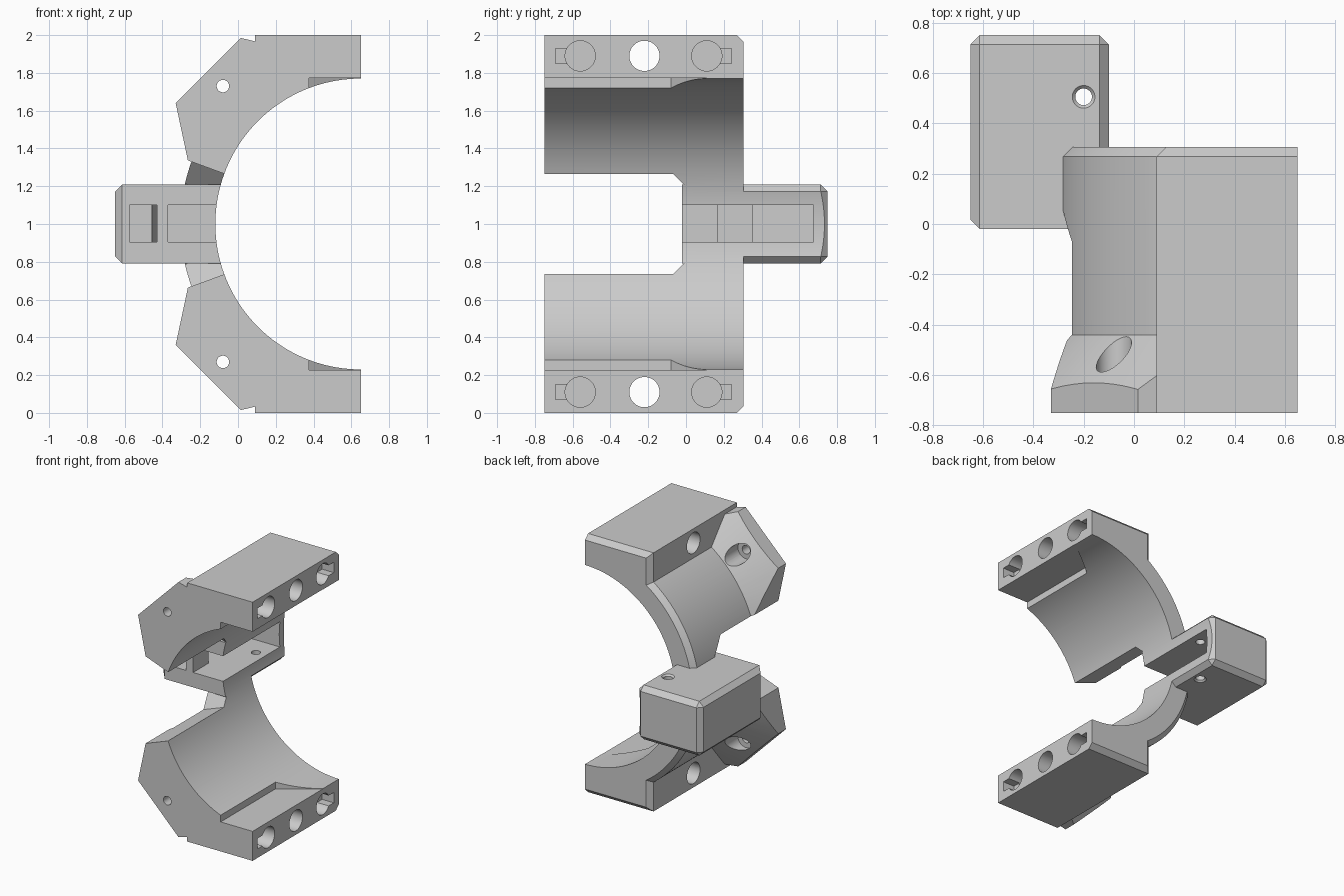
import bpy, bmesh, math
from mathutils import Matrix, Vector

if "Cube" in bpy.data.objects:
    bpy.data.objects.remove(bpy.data.objects["Cube"], do_unlink=True)

grey = bpy.data.materials.new("plain grey")
grey.use_nodes = True
COLOUR = (0.6, 0.6, 0.6, 1)
grey.diffuse_color = COLOUR
grey.node_tree.nodes["Principled BSDF"].inputs["Base Color"].default_value = COLOUR

AXIS_X, BORE, OUTER = 0.65, 0.77, 0.955   # bore axis position and radii
FRONT, BACK = -0.75, 0.305


def make(name, bm):
    bmesh.ops.recalc_face_normals(bm, faces=bm.faces)
    mesh = bpy.data.meshes.new(name)
    bm.to_mesh(mesh)
    bm.free()
    mesh.materials.append(grey)
    ob = bpy.data.objects.new(name, mesh)
    bpy.context.collection.objects.link(ob)
    return ob


def loft(name, *rings):
    """Closed solid through rings with equal point counts."""
    bm = bmesh.new()
    loops = [[bm.verts.new(p) for p in ring] for ring in rings]
    for a, b in zip(loops, loops[1:]):
        for i in range(len(a)):
            j = (i + 1) % len(a)
            bm.faces.new((a[i], a[j], b[j], b[i]))
    bm.faces.new(loops[0])
    bm.faces.new(loops[-1])
    return make(name, bm)


def along_y(points, y):
    return [(x, y, z) for x, z in points]


def along_z(points, z):
    return [(x, y, z) for x, y in points]


def box(name, lo, hi):
    rect = [(lo[0], lo[1]), (hi[0], lo[1]), (hi[0], hi[1]), (lo[0], hi[1])]
    return loft(name, along_z(rect, lo[2]), along_z(rect, hi[2]))


def rod(name, start, end, r1, r2=None, sides=48):
    """Cylinder or cone frustum between two points."""
    a, b = Vector(start), Vector(end)
    turn = (b - a).to_track_quat('Z', 'Y').to_matrix().to_4x4()
    bm = bmesh.new()
    bmesh.ops.create_cone(bm, cap_ends=True, segments=sides, radius1=r1,
                          radius2=r1 if r2 is None else r2, depth=(b - a).length,
                          matrix=Matrix.Translation((a + b) / 2) @ turn)
    return make(name, bm)


def combine(target, tool, how):
    mod = target.modifiers.new("combine", 'BOOLEAN')
    mod.operation, mod.solver, mod.object = how, 'EXACT', tool
    bpy.context.view_layer.objects.active = target
    bpy.ops.object.modifier_apply(modifier=mod.name)
    bpy.data.objects.remove(tool, do_unlink=True)


def cut(tool):
    combine(body, tool, 'DIFFERENCE')


def add(tool):
    combine(body, tool, 'UNION')


# Ring shell with a square block at each end, chamfered at the back
def outline(inset):
    r = OUTER - inset
    edge = 0.09 + inset
    start = math.acos((AXIS_X - edge) / r)
    steps = 72
    arc = []
    for i in range(steps + 1):
        t = start - 2 * start * i / steps
        arc.append((AXIS_X - r * math.cos(t), 1 + r * math.sin(t)))
    return [(AXIS_X, 2 - inset), (edge, 2 - inset)] + arc + [(edge, inset), (AXIS_X, inset)]


CH = 0.037
body = loft("clamp_body", along_y(outline(0), FRONT), along_y(outline(0), BACK - CH),
            along_y(outline(CH), BACK))

# Front lugs with a conical back
for s in (1, -1):
    shape = [(0.2, 0.9), (0.09, 0.967), (0.015, 0.985), (-0.33, 0.64),
             (-0.265, 0.335), (0, 0.24), (0.2, 0.7)]
    shape = [(x, 1 + s * z) for x, z in shape]
    lug = loft("lug", along_y(shape, FRONT), along_y(shape, -0.32))
    cone = rod("lug_cone", (AXIS_X, -0.85, 1), (AXIS_X, -0.25, 1), 1.365, 0.765, 128)
    combine(lug, cone, 'INTERSECT')
    add(lug)

# Gap between the halves: radial walls ending in a 45 degree chamfer
angle = math.radians(20.2)
for s in (1, -1):
    out = Vector((-math.cos(angle), 0, s * math.sin(angle)))
    side = Vector((-math.sin(angle), 0, -s * math.cos(angle)))
    shape = [(-0.9, 0), (-0.07, 0), (0.05, 0.12), (0.05, 0.45), (-0.9, 0.45)]
    rings = [[Vector((AXIS_X, y, 1)) + out * r + side * n for y, n in shape]
             for r in (0.5, 1.3)]
    cut(loft("gap", *rings))

# Rear box with chamfered edges
bm = bmesh.new()
bmesh.ops.create_cube(bm, size=1, matrix=Matrix.Translation((-0.375, 0.365, 1))
                      @ Matrix.Diagonal((0.55, 0.77, 0.42, 1)))
chosen = []
for e in bm.edges:
    a, b = (v.co for v in e.verts)
    left = max(a.x, b.x) < -0.6
    rear = min(a.y, b.y) > 0.7
    inner = min(a.x, b.x) > -0.2 and abs(a.y - b.y) > 0.5
    if left or rear or inner:
        chosen.append(e)
bmesh.ops.bevel(bm, geom=chosen, offset=CH, segments=1, profile=0.5, affect='EDGES')
add(make("rear_box", bm))
add(box("bridge", (-0.35, -0.02, 0.79), (0, 0.2, 1.21)))

# Main bore
cut(rod("bore", (AXIS_X, -1, 1), (AXIS_X, 1, 1), BORE, sides=144))

# Slot that wraps around a pin inside the rear box
channel = [(-0.575, -0.1), (-0.575, 0.35), (-0.455, 0.35), (-0.43, 0.675), (0, 0.675),
           (0, -0.1), (-0.37, -0.1), (-0.37, 0.17), (-0.43, 0.17), (-0.43, -0.1)]
cut(loft("channel", along_z(channel, 0.905), along_z(channel, 1.1)))

# Screw hole through the rear box, countersunk on both faces
cut(rod("box_hole", (-0.2, 0.505, 0.5), (-0.2, 0.505, 1.5), 0.033))
for s in (1, -1):
    cut(rod("countersink", (-0.2, 0.505, 1 + s * 0.225), (-0.2, 0.505, 1 + s * 0.195),
            0.06, 0.03))

for s in (1, -1):
    # Flat relief inside the bore next to each end face
    relief = [(0.377, -0.9), (0.377, -0.08), (0.65, 0.11), (0.75, 0.18), (0.75, -0.9)]
    cut(loft("relief", along_z(relief, 1 + s * 0.5), along_z(relief, 1 + s * 0.772)))

    # Lug screw holes with counterbores
    z = 1 + s * 0.73
    cut(rod("lug_hole", (-0.08, -0.9, z), (-0.08, -0.3, z), 0.033))
    cut(rod("counterbore", (-0.08, -0.62, z), (-0.08, -0.3, z), 0.07))

    # End face: one through hole and two keyed blind holes
    z = 1 + s * 0.89
    cut(rod("end_hole", (0, -0.22, z), (0.8, -0.22, z), 0.08))
    for y, way in ((-0.56, -1), (0.11, 1)):
        cut(rod("blind_hole", (0.5, y, z), (0.8, y, z), 0.08))
        tip = y + way * 0.132
        cut(box("key", (0.55, min(y, tip), z - 0.04), (0.8, max(y, tip), z + 0.04)))

bpy.ops.object.select_all(action='DESELECT')
body.select_set(True)
bpy.context.view_layer.objects.active = body
bpy.ops.object.shade_smooth_by_angle(angle=math.radians(20))
